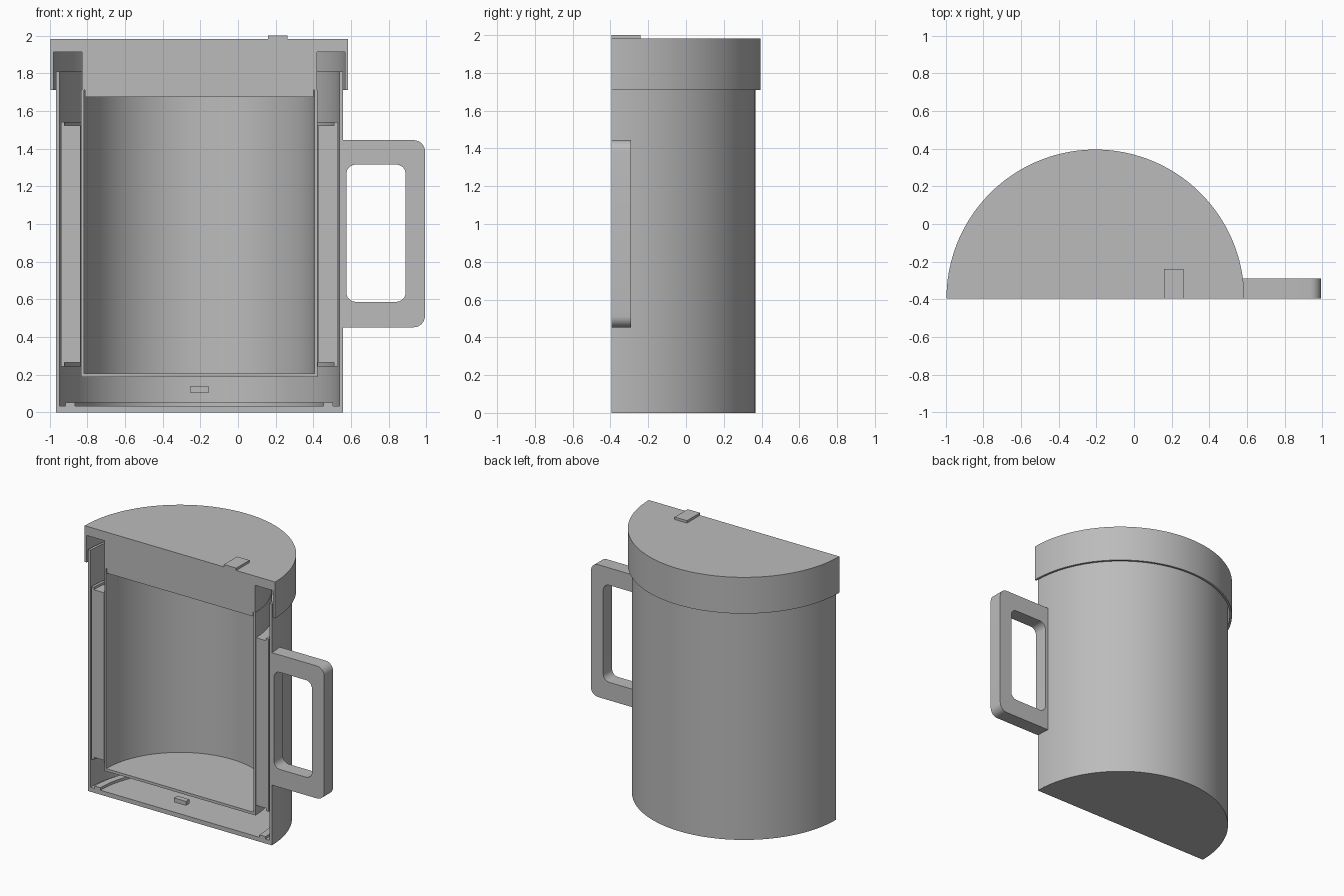
import bpy, bmesh
from math import sin, cos, pi, radians

cube = bpy.data.objects.get("Cube")
if cube:
    bpy.data.objects.remove(cube, do_unlink=True)

CX, CUT = -0.205, -0.395      # axis of the mug and plane of the section
STEPS = 72

grey = bpy.data.materials.new("plain grey")
grey.use_nodes = True
grey.diffuse_color = (0.5, 0.5, 0.5, 1)
grey.node_tree.nodes["Principled BSDF"].inputs["Base Color"].default_value = (0.5, 0.5, 0.5, 1)


def finish(name, bm):
    bmesh.ops.remove_doubles(bm, verts=bm.verts, dist=0.0005)
    bmesh.ops.recalc_face_normals(bm, faces=bm.faces)
    mesh = bpy.data.meshes.new(name)
    bm.to_mesh(mesh)
    bm.free()
    obj = bpy.data.objects.new(name, mesh)
    bpy.context.collection.objects.link(obj)
    mesh.materials.append(grey)
    bpy.ops.object.select_all(action='DESELECT')
    obj.select_set(True)
    bpy.context.view_layer.objects.active = obj
    bpy.ops.object.shade_smooth_by_angle(angle=radians(30))
    return obj


def half_turn(name, profile):
    """Revolve a closed (radius, height) outline by half a turn and cap the cut."""
    bm = bmesh.new()
    rings = []
    for s in range(STEPS + 1):
        a = pi * s / STEPS
        rings.append([bm.verts.new((CX + r * cos(a), CUT + r * sin(a), z)) for r, z in profile])
    n = len(profile)
    for a, b in zip(rings, rings[1:]):
        for i in range(n):
            j = (i + 1) % n
            if profile[i][0] + profile[j][0] > 0:
                bm.faces.new((a[i], a[j], b[j], b[i]))
    bm.faces.new(rings[0])
    bm.faces.new(rings[-1])
    return finish(name, bm)


def box(name, x0, x1, y0, y1, z0, z1):
    bm = bmesh.new()
    bmesh.ops.create_cube(bm, size=1)
    for v in bm.verts:
        v.co = (x1 if v.co.x > 0 else x0, y1 if v.co.y > 0 else y0, z1 if v.co.z > 0 else z0)
    return finish(name, bm)


def rounded_loop(x0, x1, z0, z1, r_left, r_right, seg=8):
    pts = []
    corners = ((x1, z1, r_right, -1, -1), (x0, z1, r_left, 1, -1),
               (x0, z0, r_left, 1, 1), (x1, z0, r_right, -1, 1))
    for k, (x, z, r, sx, sz) in enumerate(corners):
        for i in range(seg + 1):
            a = pi / 2 * (k + i / seg)
            pts.append((x + sx * r + r * cos(a), z + sz * r + r * sin(a)))
    return pts


# Outer shell with floor and a low ring on the floor
half_turn("outer_shell", [(0, 0), (0.762, 0), (0.762, 1.81), (0.743, 1.81), (0.743, 0.033),
                          (0.71, 0.033), (0.71, 0.052), (0.66, 0.052), (0.66, 0.033), (0, 0.033)])

# Inner cup
half_turn("inner_cup", [(0, 0.188), (0.627, 0.188), (0.627, 1.71), (0.612, 1.71),
                        (0.612, 0.208), (0, 0.208)])

# Insulation sleeve, grooved at both ends
half_turn("insulation", [(0.63, 0.245), (0.63, 0.265), (0.715, 0.265), (0.715, 0.245),
                         (0.735, 0.245), (0.735, 1.54), (0.715, 1.54), (0.715, 1.522),
                         (0.63, 1.522)])

# Lid: plug, thin inner lip and overhanging skirt
half_turn("lid", [(0, 1.675), (0.606, 1.675), (0.606, 1.71), (0.624, 1.71), (0.624, 1.913),
                  (0.774, 1.913), (0.774, 1.71), (0.79, 1.71), (0.79, 1.982), (0, 1.982)])

# Shallow dark slit beside the plug, shown as a thin lip
box("lid_button", 0.16, 0.262, CUT, -0.24, 1.98, 2.0)
box("base_chip", -0.255, -0.155, CUT, -0.355, 0.107, 0.139)

# Handle: rounded frame
outer = rounded_loop(0.548, 0.992, 0.452, 1.445, 0.0001, 0.06)
inner = rounded_loop(0.575, 0.89, 0.587, 1.315, 0.05, 0.05)
bm = bmesh.new()
front_o, back_o, front_i, back_i = [
    [bm.verts.new((x, y, z)) for x, z in loop]
    for loop in (outer, inner) for y in (CUT, -0.29)]
count = len(outer)
for i in range(count):
    j = (i + 1) % count
    for a, b in ((front_o, front_i), (back_o, back_i), (front_o, back_o), (front_i, back_i)):
        bm.faces.new((a[i], a[j], b[j], b[i]))
finish("handle", bm)
